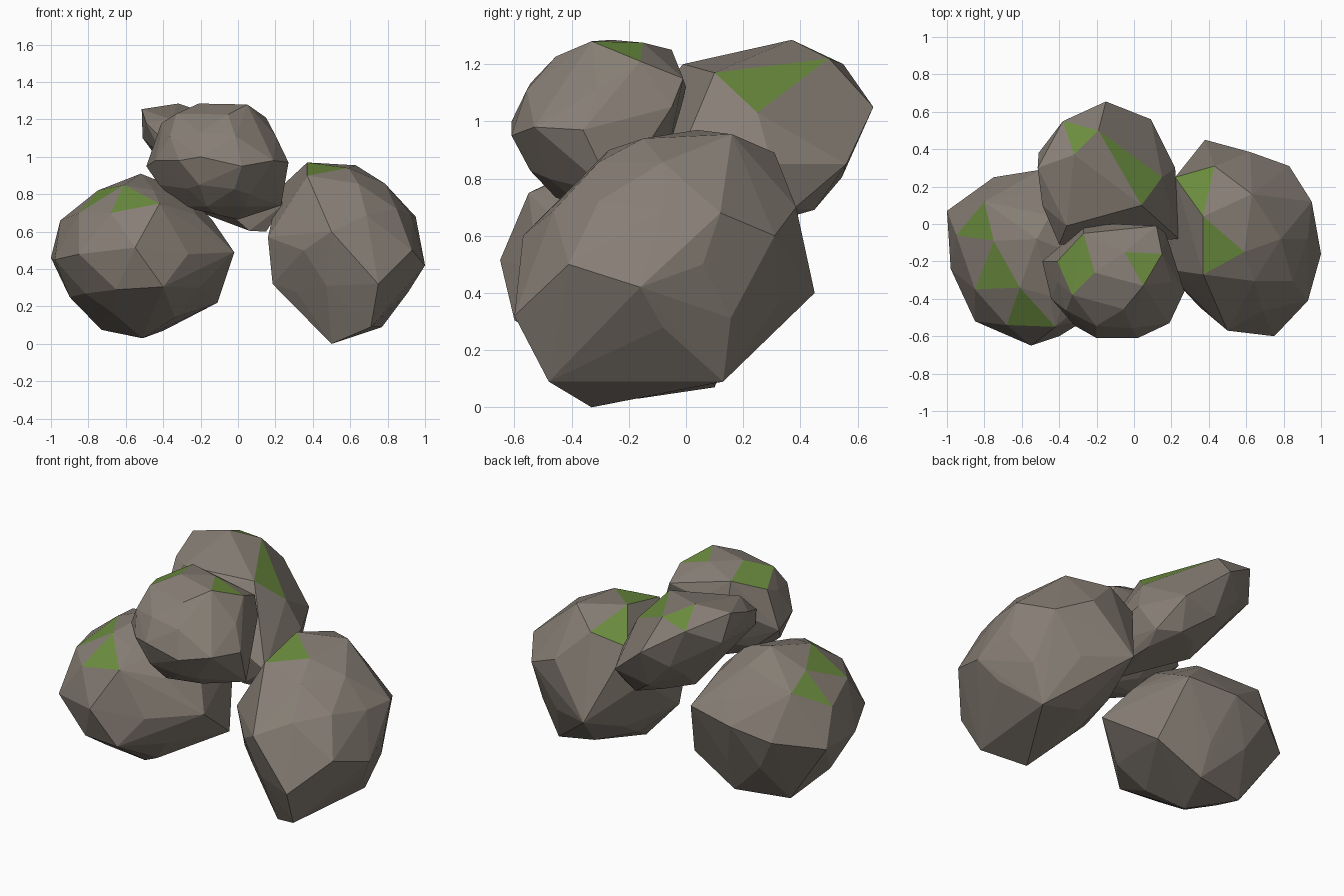
import bpy, bmesh
from mathutils import Vector, Matrix


def material(name, rgb):
    m = bpy.data.materials.new(name)
    m.diffuse_color = (*rgb, 1)
    return m


STONE = material("warm_grey_stone", (0.245, 0.212, 0.18))
MOSS = material("moss_green", (0.15, 0.27, 0.05))


def boulder(name, center, radii, corners, moss, tilt=0.0):
    """Faceted ellipsoid whose nearest vertices are pulled to a few corners."""
    src = bmesh.new()
    bmesh.ops.create_icosphere(src, subdivisions=2, radius=1)
    xf = (Matrix.Translation(center) @ Matrix.Rotation(tilt, 4, 'Y')
          @ Matrix.Diagonal((*radii, 1)))
    pts = [xf @ v.co for v in src.verts]
    src.free()
    free = set(range(len(pts)))
    for c in map(Vector, corners):
        i = min(free, key=lambda k: (pts[k] - c).length)
        pts[i] = c
        free.discard(i)

    # wrap the corners in a clean convex skin
    bm = bmesh.new()
    for p in pts:
        bm.verts.new(p)
    bmesh.ops.convex_hull(bm, input=bm.verts[:])
    loose = [v for v in bm.verts if not v.link_faces]
    bmesh.ops.delete(bm, geom=loose, context='VERTS')
    bmesh.ops.recalc_face_normals(bm, faces=bm.faces[:])
    bm.normal_update()

    # moss on the upward facets closest to each moss spot
    for spot in map(Vector, moss):
        up = [f for f in bm.faces if f.normal.z > 0.1 and f.material_index == 0]
        f = min(up, key=lambda f: (f.calc_center_median() - spot).length)
        f.material_index = 1

    me = bpy.data.meshes.new(name)
    bm.to_mesh(me)
    bm.free()
    me.materials.append(STONE)
    me.materials.append(MOSS)
    ob = bpy.data.objects.new(name, me)
    bpy.context.collection.objects.link(ob)
    return ob


# lower left boulder
boulder("left_boulder", (-0.52, -0.17, 0.48), (0.43, 0.43, 0.40),
        [(-1.0, 0.07, 0.46), (-0.98, -0.24, 0.45), (-0.55, -0.65, 0.515),
         (-0.02, -0.30, 0.49), (-0.11, 0.075, 0.22), (-0.51, -0.17, 0.03),
         (-0.52, -0.08, 0.91), (-0.95, -0.06, 0.66), (-0.80, 0.12, 0.77),
         (-0.75, -0.09, 0.82), (-0.85, -0.35, 0.70), (-0.61, -0.34, 0.85),
         (-0.68, -0.54, 0.70), (-0.42, -0.55, 0.75), (-0.73, 0.03, 0.075),
         (-0.50, 0.29, 0.55), (-0.85, -0.52, 0.48), (-0.40, 0.10, 0.07),
         (-0.90, -0.11, 0.25), (-0.40, -0.60, 0.305), (-0.65, -0.55, 0.29),
         (-0.65, -0.34, 0.15), (-0.20, 0.24, 0.58), (-0.75, 0.25, 0.50)],
        [(-0.83, -0.01, 0.75), (-0.74, -0.26, 0.79), (-0.57, -0.48, 0.77)])

# lower right boulder
boulder("right_boulder", (0.58, -0.08, 0.50), (0.39, 0.45, 0.42),
        [(1.0, -0.16, 0.42), (0.38, 0.45, 0.40), (0.50, -0.33, 0.0),
         (0.71, -0.48, 0.09), (0.77, 0.13, 0.09), (0.75, -0.60, 0.32),
         (0.50, -0.57, 0.60), (0.37, 0.04, 0.97), (0.63, 0.16, 0.955),
         (0.37, -0.27, 0.90), (0.59, -0.15, 0.94), (0.22, 0.25, 0.83),
         (0.43, 0.31, 0.89), (0.16, -0.24, 0.57), (0.83, 0.31, 0.60),
         (0.185, -0.20, 0.32), (0.93, -0.41, 0.50), (0.65, 0.32, 0.36),
         (0.62, 0.385, 0.70), (0.95, 0.12, 0.68), (0.17, 0.17, 0.59)],
        [(0.34, 0.20, 0.90), (0.44, -0.13, 0.94)])

# upper front boulder
boulder("upper_front_boulder", (-0.11, -0.31, 0.98), (0.35, 0.29, 0.29),
        [(-0.49, -0.20, 0.95), (0.27, -0.36, 0.97), (0.23, -0.25, 0.74),
         (0.0, -0.20, 0.665), (-0.20, -0.61, 1.0), (0.02, -0.61, 0.95),
         (-0.21, -0.26, 1.285), (0.05, -0.33, 1.28), (-0.05, -0.15, 1.275),
         (0.15, -0.16, 1.21), (-0.41, -0.20, 1.18), (-0.33, -0.38, 1.23),
         (-0.27, -0.05, 1.25), (-0.10, 0.0, 1.12), (0.17, -0.05, 1.05),
         (0.12, -0.01, 1.15), (-0.27, -0.47, 0.83), (0.06, -0.48, 0.80),
         (0.19, -0.53, 0.98), (-0.27, -0.01, 1.10)],
        [(-0.30, -0.17, 1.24), (-0.32, -0.28, 1.23), (0.05, -0.21, 1.25)])

# upper back slab, high on the left and leaning down to the right
boulder("upper_back_slab", (-0.14, 0.27, 0.95), (0.41, 0.34, 0.19),
        [(-0.515, 0.30, 1.255), (-0.32, 0.37, 1.285), (-0.15, 0.655, 1.05),
         (0.09, 0.56, 0.85), (-0.40, -0.11, 1.09), (0.15, -0.02, 0.60),
         (-0.19, 0.50, 1.22), (-0.38, 0.55, 1.20), (-0.07, 0.33, 1.18),
         (0.04, 0.10, 1.17), (0.15, 0.25, 1.03), (0.24, -0.08, 0.74),
         (-0.49, 0.10, 1.18), (-0.36, -0.01, 1.20), (-0.40, -0.10, 1.0),
         (-0.51, 0.38, 1.10), (-0.22, 0.22, 0.71), (0.06, -0.04, 0.605),
         (0.12, 0.27, 0.64), (0.22, 0.30, 0.85)],
        [(-0.29, 0.47, 1.24), (0.04, 0.23, 1.12)], tilt=0.72)
